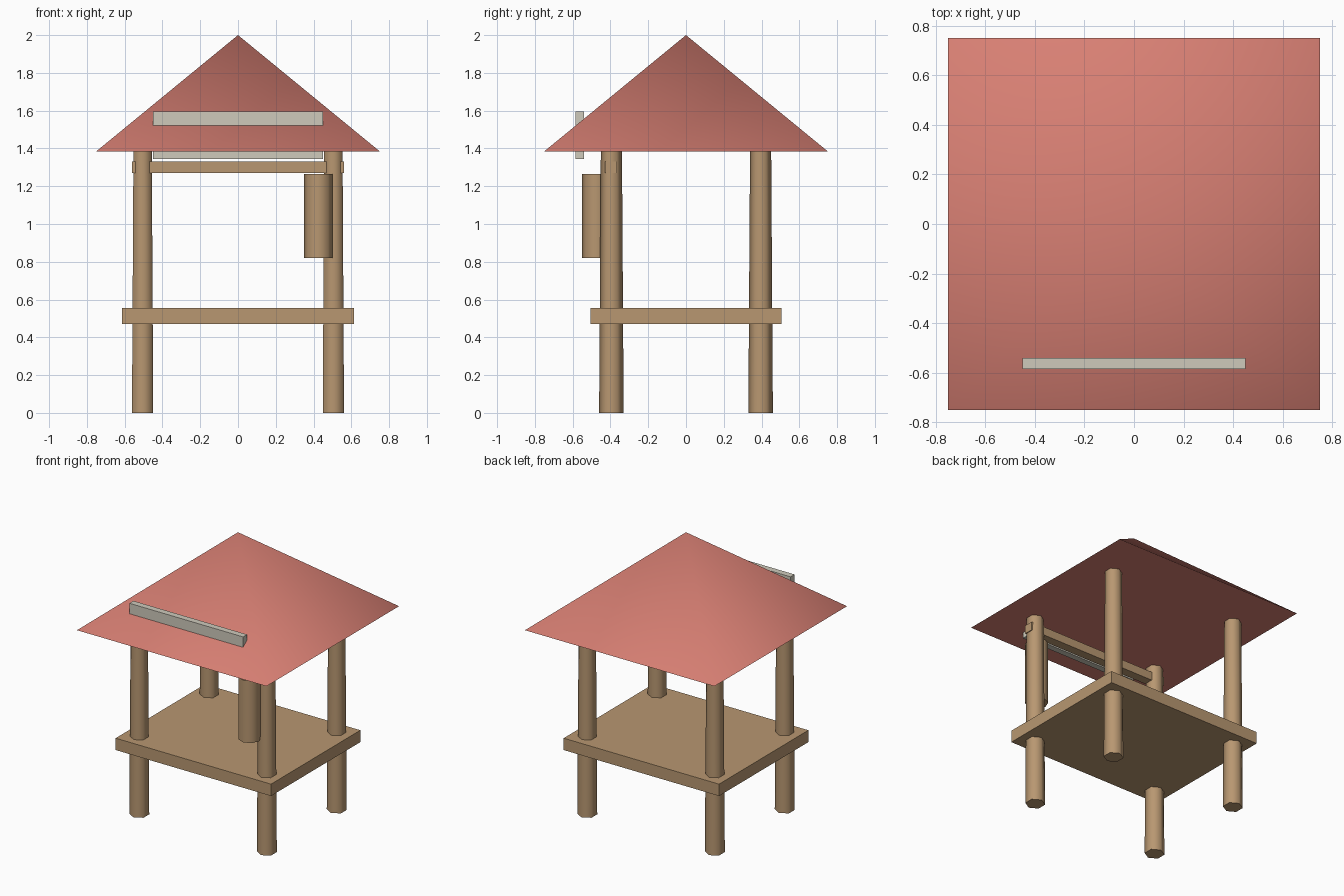
import bpy
import math

cube = bpy.data.objects.get("Cube")
if cube:
    bpy.data.objects.remove(cube, do_unlink=True)


def make_material(name, rgb):
    mat = bpy.data.materials.new(name)
    mat.use_nodes = True
    color = (*rgb, 1.0)
    mat.diffuse_color = color
    mat.node_tree.nodes["Principled BSDF"].inputs["Base Color"].default_value = color
    return mat


wood = make_material("wood", (0.48, 0.31, 0.165))
red = make_material("roof_red", (0.69, 0.215, 0.174))
pale = make_material("pale_grey", (0.62, 0.59, 0.50))


def finish(name, mat):
    obj = bpy.context.object
    obj.name = name
    obj.data.materials.append(mat)
    return obj


def box(name, mat, low, high):
    center = [(a + b) / 2 for a, b in zip(low, high)]
    bpy.ops.mesh.primitive_cube_add(size=1, location=center)
    obj = finish(name, mat)
    obj.scale = [b - a for a, b in zip(low, high)]
    bpy.ops.object.transform_apply(location=False, rotation=False, scale=True)
    return obj


def column(name, mat, sides, r_low, r_high, x, y, z_low, z_high, turn=0.0):
    bpy.ops.mesh.primitive_cone_add(
        vertices=sides, radius1=r_low, radius2=r_high, depth=z_high - z_low,
        location=(x, y, (z_low + z_high) / 2), rotation=(0, 0, turn))
    obj = finish(name, mat)
    bpy.ops.object.shade_smooth_by_angle(angle=math.radians(65))
    return obj


# Four tapered six-sided posts
for depth, y in (("front", -0.395), ("back", 0.395)):
    for side, x in (("left", 0.505), ("right", -0.505)):
        column(f"{depth}_{side}_post", wood, 6, 0.065, 0.056, x, y, 0, 1.39)

# Raised deck and the front crossbeam
box("deck", wood, (-0.615, -0.505, 0.47), (0.615, 0.505, 0.555))
box("front_beam", wood, (-0.56, -0.43, 1.27), (0.56, -0.365, 1.33))

# Hanging cylinder beside the front left post
column("hanging_cylinder", wood, 8, 0.075, 0.075, 0.425, -0.475, 0.82, 1.265)

# Pyramid roof with a closed underside
column("roof", red, 4, 0.75 * math.sqrt(2), 0, 0, 0, 1.385, 2.0, math.pi / 4)

# Sign board set through the front slope of the roof
box("sign_board", pale, (-0.45, -0.585, 1.345), (0.45, -0.54, 1.595))
